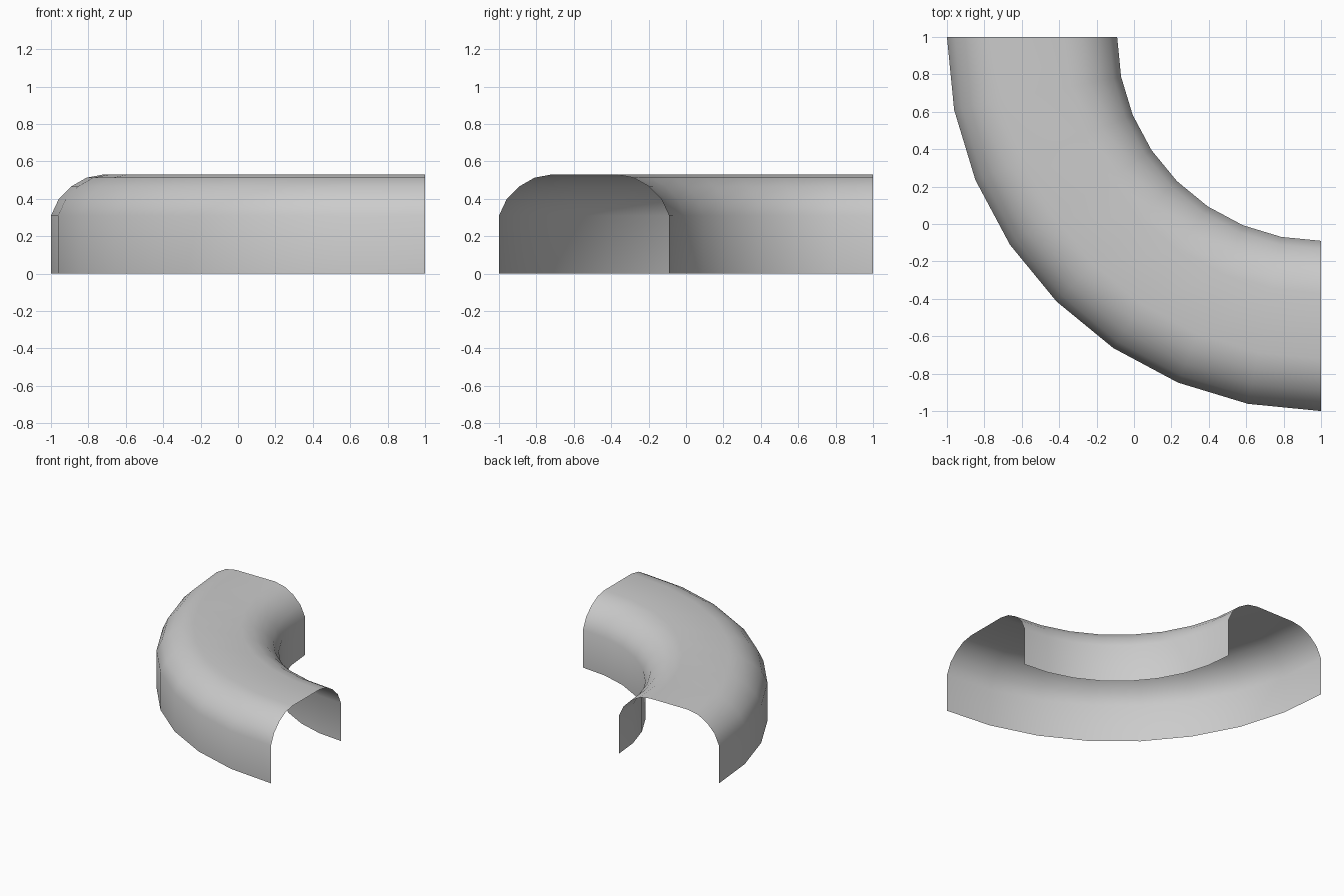
import bpy, bmesh, math

if "Cube" in bpy.data.objects:
    bpy.data.objects.remove(bpy.data.objects["Cube"])

SEGMENTS = 8                 # flat steps around the quarter turn
CENTRE = (1.0, 1.0)          # turning centre of the bend
R_OUT, WIDTH = 2.0, 0.91

# Half of the tunnel cross-section: (inset from wall, height), mirrored below
half = [(0, 0), (0, 0.31), (0.042, 0.40), (0.108, 0.466), (0.19, 0.513), (0.28, 0.53)]
profile = half + [(WIDTH - d, z) for d, z in reversed(half)]

# Sweep the open-bottomed section through 90 degrees
bm = bmesh.new()
rings = []
for i in range(SEGMENTS + 1):
    a = math.pi + i * math.pi / 2 / SEGMENTS
    rings.append([bm.verts.new((CENTRE[0] + (R_OUT - d) * math.cos(a),
                                CENTRE[1] + (R_OUT - d) * math.sin(a), z))
                  for d, z in profile])
for r0, r1 in zip(rings, rings[1:]):
    for j in range(len(profile) - 1):
        bm.faces.new((r0[j], r1[j], r1[j + 1], r0[j + 1])).smooth = True

mesh = bpy.data.meshes.new("curved_tunnel")
bm.to_mesh(mesh)
bm.free()
tunnel = bpy.data.objects.new("curved_tunnel", mesh)
bpy.context.collection.objects.link(tunnel)
